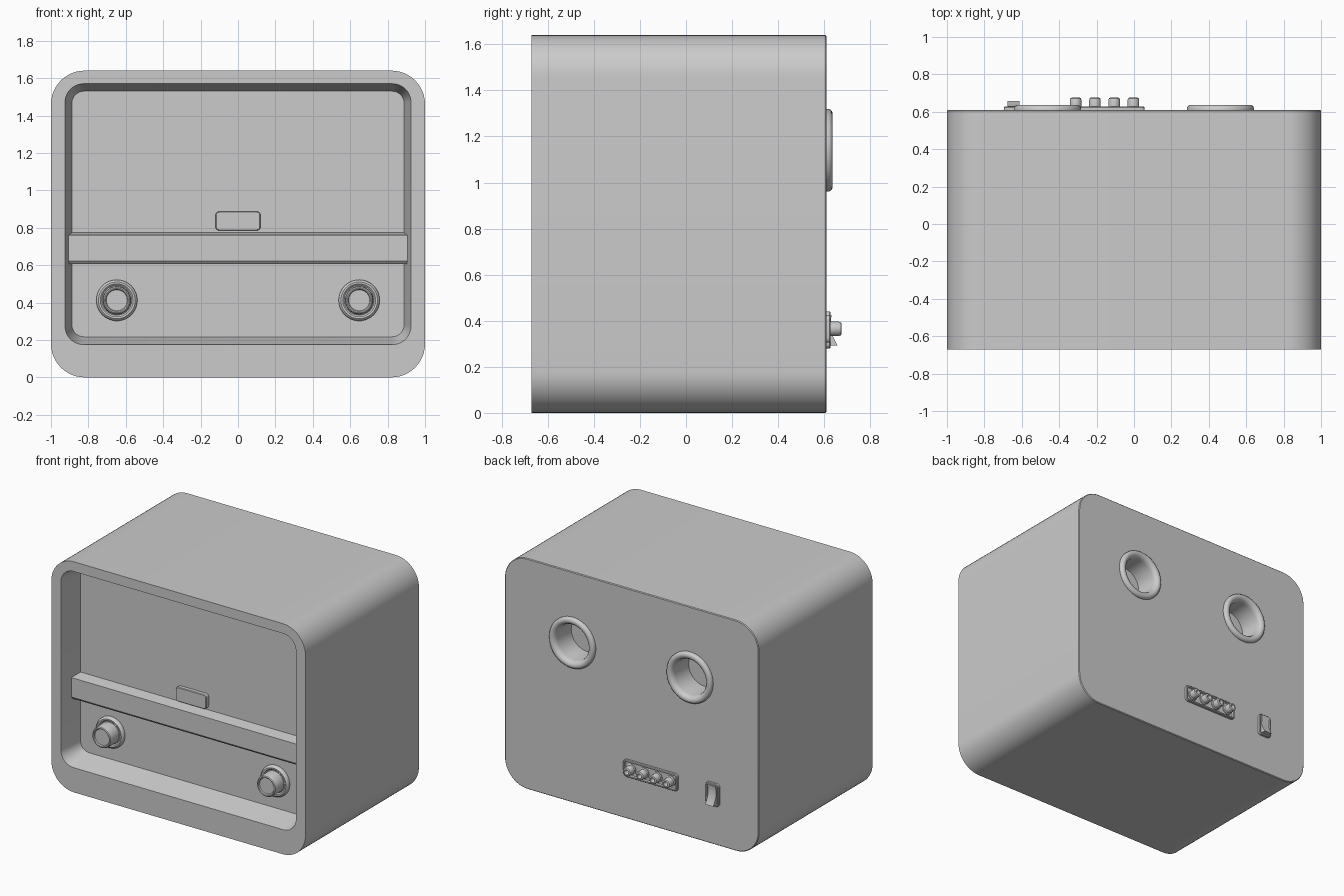
import bpy, bmesh, math

if "Cube" in bpy.data.objects:
    bpy.data.objects.remove(bpy.data.objects["Cube"])


def finish(name, bm, angle=35):
    mesh = bpy.data.meshes.new(name)
    bm.to_mesh(mesh)
    bm.free()
    ob = bpy.data.objects.new(name, mesh)
    bpy.context.collection.objects.link(ob)
    bpy.ops.object.select_all(action='DESELECT')
    bpy.context.view_layer.objects.active = ob
    ob.select_set(True)
    bpy.ops.object.shade_smooth_by_angle(angle=math.radians(angle))
    return ob


def loft(name, sections, seg=12):
    """Closed skin over rounded rectangles (y, x0, x1, z0, z1, radius)."""
    bm = bmesh.new()
    loops = []
    for y, x0, x1, z0, z1, r in sections:
        corners = [(x1 - r, z1 - r), (x0 + r, z1 - r), (x0 + r, z0 + r), (x1 - r, z0 + r)]
        loop = []
        for k, (cx, cz) in enumerate(corners):
            for i in range(seg + 1):
                a = (k + i / seg) * math.pi / 2
                loop.append(bm.verts.new((cx + r * math.cos(a), y, cz + r * math.sin(a))))
        loops.append(loop)
    n = len(loops[0])
    for a, b in zip(loops, loops[1:]):
        for i in range(n):
            j = (i + 1) % n
            bm.faces.new((a[i], a[j], b[j], b[i]))
    bm.faces.new(loops[0])
    bm.faces.new(loops[-1])
    bmesh.ops.recalc_face_normals(bm, faces=bm.faces)
    return finish(name, bm)


def lathe(name, profile, x, y, z, out, seg=48):
    """Turn (radius, height) points about the y axis; out = -1 front, +1 back."""
    bm = bmesh.new()
    rings = []
    for r, h in profile:
        rings.append([bm.verts.new((x + r * math.cos(t * math.tau / seg), y + out * h,
                                    z + r * math.sin(t * math.tau / seg))) for t in range(seg)])
    for a, b in zip(rings, rings[1:]):
        for i in range(seg):
            j = (i + 1) % seg
            f = (a[i], a[j], b[j], b[i])
            bm.faces.new(f if out < 0 else f[::-1])
    bm.faces.new(rings[-1] if out < 0 else rings[-1][::-1])
    return finish(name, bm)


def prism(name, profile, x0, x1):
    """Extrude a (y, z) profile along x."""
    bm = bmesh.new()
    a, b = [[bm.verts.new((x, y, z)) for y, z in profile] for x in (x0, x1)]
    n = len(profile)
    bm.faces.new(a)
    bm.faces.new(b)
    for i in range(n):
        j = (i + 1) % n
        bm.faces.new((a[i], a[j], b[j], b[i]))
    bmesh.ops.recalc_face_normals(bm, faces=bm.faces)
    return finish(name, bm)


FRONT, BACK, PANEL = -0.67, 0.61, -0.50

# Cabinet with tapered front recess
cabinet = loft("cabinet", [
    (BACK, -0.995, 0.995, 0.005, 1.635, 0.175),
    (BACK - 0.005, -1, 1, 0, 1.64, 0.18),
    (FRONT, -1, 1, 0, 1.64, 0.18),
    (FRONT, -0.925, 0.925, 0.175, 1.57, 0.10),
    (PANEL, -0.888, 0.888, 0.217, 1.53, 0.065)])

# Rear bass ports: cut the holes, then line them with flared tubes
port = [(0.18, 0), (0.179, 0.012), (0.173, 0.021), (0.163, 0.026), (0.152, 0.026),
        (0.14, 0.02), (0.131, 0.008), (0.127, -0.01), (0.126, -0.16)]
for side in (-1, 1):
    bpy.ops.mesh.primitive_cylinder_add(vertices=48, radius=0.13, depth=0.4,
                                        location=(side * 0.462, BACK + 0.035, 1.14),
                                        rotation=(math.pi / 2, 0, 0))
    cutter = bpy.context.object
    cutter.hide_render = True
    mod = cabinet.modifiers.new("port_hole", 'BOOLEAN')
    mod.operation, mod.solver, mod.object = 'DIFFERENCE', 'EXACT', cutter
    bpy.context.view_layer.objects.active = cabinet
    bpy.ops.object.modifier_move_to_index(modifier=mod.name, index=0)
    bpy.ops.object.modifier_apply(modifier=mod.name)
    bpy.data.objects.remove(cutter)
    lathe("bass_port", port, side * 0.462, BACK, 1.14, 1)

# Front divider bar
prism("divider_bar", [(PANEL + 0.01, 0.605), (-0.565, 0.605), (-0.58, 0.622),
                      (-0.58, 0.76), (PANEL + 0.01, 0.775)], -0.906, 0.906)

# Blank front plate
loft("front_plate", [(PANEL + 0.01, -0.12, 0.12, 0.785, 0.887, 0.02),
                     (PANEL - 0.025, -0.12, 0.12, 0.785, 0.887, 0.02),
                     (PANEL - 0.03, -0.116, 0.116, 0.789, 0.883, 0.016)], 6)

# Control knobs
knob = [(0.11, -0.005), (0.11, 0.01), (0.106, 0.02), (0.098, 0.026), (0.088, 0.025),
        (0.08, 0.018), (0.076, 0.02), (0.075, 0.1), (0.072, 0.108), (0.066, 0.112),
        (0.06, 0.11), (0.056, 0.102), (0.001, 0.102)]
for side in (-1, 1):
    lathe("control_knob", knob, side * 0.648, PANEL, 0.412, -1)


# Rear plates with a raised rim
def rimmed_plate(name, x0, x1, z0, z1):
    rows = [(-0.01, 0), (0.014, 0), (0.018, 0.004), (0.018, 0.012), (0.008, 0.016)]
    loft(name, [(BACK + h, x0 + d, x1 - d, z0 + d, z1 - d, 0.02 - d) for h, d in rows], 3)


rimmed_plate("terminal_plate", -0.37, 0.057, 0.305, 0.425)
rimmed_plate("switch_plate", -0.695, -0.592, 0.28, 0.44)

# Speaker terminals
terminal = [(0.038, 0), (0.038, 0.014), (0.031, 0.018), (0.031, 0.054), (0.028, 0.062),
            (0.023, 0.065), (0.017, 0.065), (0.015, 0.06), (0.015, 0.03)]
for i in range(4):
    lathe("terminal", terminal, -0.312 + i * 0.103, BACK, 0.365, 1, 24)

# Rocker switch
prism("rocker_switch", [(0.61, 0.425), (0.632, 0.425), (0.624, 0.36), (0.657, 0.293),
                        (0.61, 0.293)], -0.675, -0.612)
